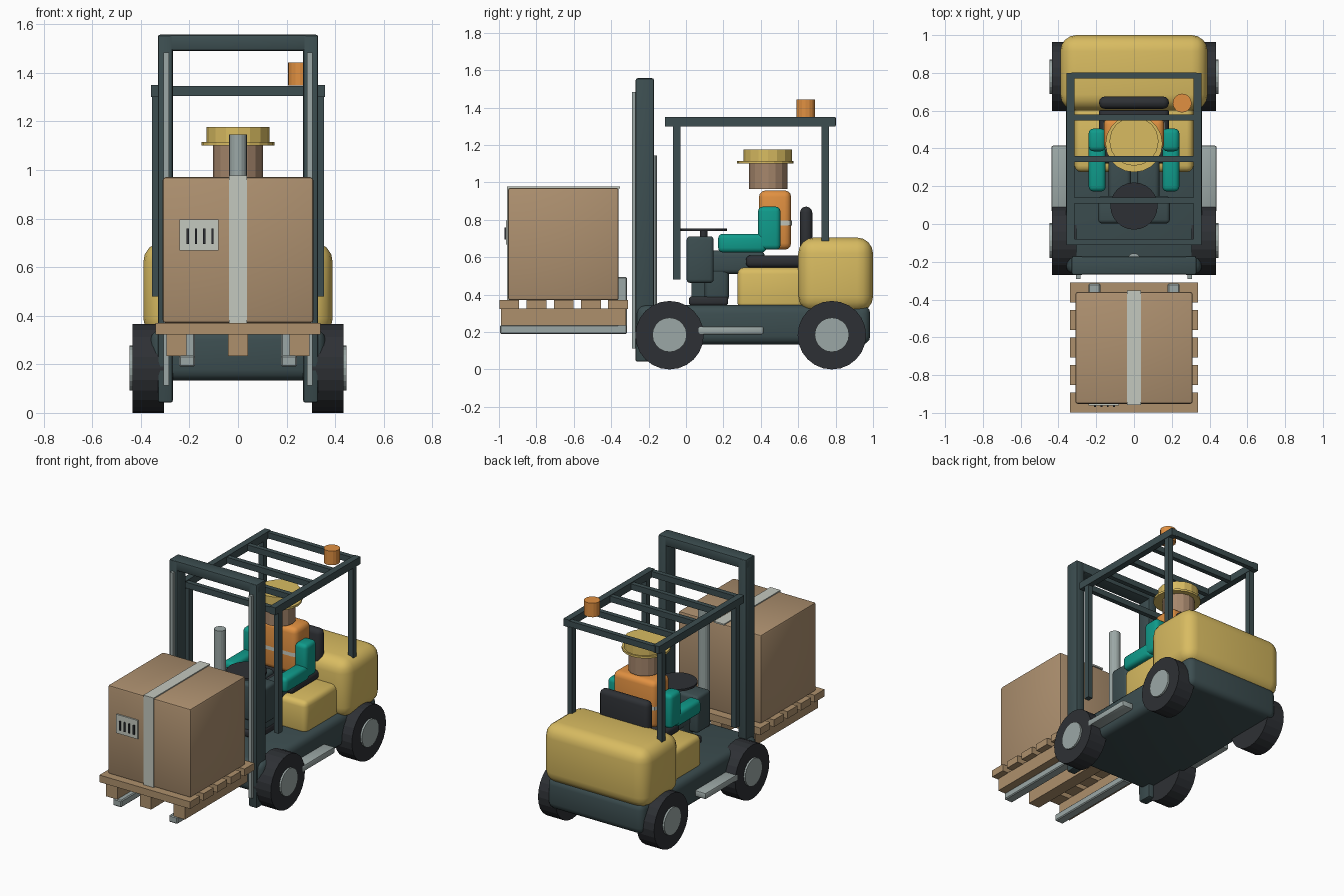
import bpy, bmesh, math
from mathutils import Matrix, Vector

if "Cube" in bpy.data.objects:
    bpy.data.objects.remove(bpy.data.objects["Cube"])


def material(name, rgb):
    m = bpy.data.materials.new(name)
    m.diffuse_color = (*rgb, 1)
    m.use_nodes = True
    m.node_tree.nodes["Principled BSDF"].inputs["Base Color"].default_value = m.diffuse_color
    return m


YELLOW = material("yellow_paint", (.69, .50, .12))
DARK = material("dark_green_paint", (.045, .075, .08))
RUBBER = material("black_rubber", (.027, .03, .035))
STEEL = material("steel", (.33, .39, .38))
CARD = material("cardboard", (.42, .28, .16))
WOOD = material("wood", (.42, .28, .15))
TEAL = material("teal_cloth", (.005, .33, .26))
ORANGE = material("orange", (.75, .28, .053))
SKIN = material("skin", (.38, .24, .15))
TAPE = material("tape", (.55, .58, .52))


def finish(name, bm, mat, smooth):
    me = bpy.data.meshes.new(name)
    bmesh.ops.recalc_face_normals(bm, faces=bm.faces[:])
    bm.to_mesh(me)
    bm.free()
    ob = bpy.data.objects.new(name, me)
    bpy.context.collection.objects.link(ob)
    me.materials.append(mat)
    if smooth:
        bpy.ops.object.select_all(action='DESELECT')
        ob.select_set(True)
        bpy.context.view_layer.objects.active = ob
        bpy.ops.object.shade_smooth_by_angle(angle=math.radians(35))
    return ob


def box(name, x, y, z, mat, bevel=0, seg=3):
    """Box from (min, max) ranges, with optional rounded edges."""
    bm = bmesh.new()
    bmesh.ops.create_cube(bm, size=1)
    for v in bm.verts:
        for i, (a, b) in enumerate((x, y, z)):
            v.co[i] = (a + b) / 2 + v.co[i] * (b - a)
    if bevel:
        bmesh.ops.bevel(bm, geom=bm.edges[:], offset=bevel, segments=seg,
                        profile=.5, affect='EDGES')
    return finish(name, bm, mat, bevel > 0)


def pair(name, x, y, z, mat, bevel=0, seg=3):
    """The same box on both sides."""
    box(name + "_right", x, y, z, mat, bevel, seg)
    box(name + "_left", (-x[1], -x[0]), y, z, mat, bevel, seg)


def cyl(name, center, r, depth, mat, sides=24, axis='Z'):
    bm = bmesh.new()
    rot = Matrix.Rotation(math.pi / 2, 4, 'Y') if axis == 'X' else Matrix()
    bmesh.ops.create_cone(bm, cap_ends=True, segments=sides, radius1=r, radius2=r,
                          depth=depth, matrix=Matrix.Translation(Vector(center)) @ rot)
    return finish(name, bm, mat, False)


# Body
box("chassis", (-.36, .36), (-.265, .985), (.133, .345), DARK, .045)
box("counterweight", (-.39, .39), (.60, 1.0), (.305, .705), YELLOW, .085, 4)
box("engine_cover", (-.315, .315), (.275, .64), (.32, .545), YELLOW, .035)
pair("side_step", (.33, .438), (.065, .415), (.187, .23), STEEL, .01, 2)

# Wheels
for side, s in (("right", 1), ("left", -1)):
    for end, y in (("front", -.088), ("rear", .78)):
        cyl(f"{end}_tyre_{side}", (s * .37, y, .183), .183, .13, RUBBER, 24, 'X')
        cyl(f"{end}_hub_{side}", (s * .405, y, .185), .092, .085, STEEL, 20, 'X')

# Seat and controls
box("seat_cushion", (-.185, .185), (.32, .62), (.545, .61), RUBBER, .025)
box("seat_back", (-.185, .185), (.61, .675), (.58, .87), RUBBER, .03)
box("dashboard", (-.19, .19), (.003, .148), (.462, .712), DARK, .02)
box("dashboard_stand", (-.06, .06), (.03, .12), (.34, .48), DARK)
cyl("steering_column", (0, .095, .725), .02, .04, RUBBER, 12)
cyl("steering_wheel", (0, .095, .747), .125, .014, RUBBER, 24)

# Driver
box("vest", (-.16, .16), (.39, .562), (.64, .957), ORANGE, .035)
box("vest_stripe", (-.164, .164), (.386, .566), (.765, .80), TAPE, .03, 2)
pair("upper_arm", (.15, .24), (.385, .505), (.64, .87), TEAL, .025)
pair("forearm", (.15, .24), (.172, .43), (.625, .725), TEAL, .025)
pair("thigh", (.015, .135), (.10, .42), (.51, .635), DARK, .025)
pair("shin", (.02, .13), (.10, .23), (.365, .60), DARK, .025)
pair("shoe", (.015, .135), (.015, .225), (.342, .39), RUBBER, .015)
cyl("head", (0, .44, 1.037), .102, .145, SKIN, 16)
cyl("helmet_crown", (0, .438, 1.14), .13, .072, YELLOW, 16)
cyl("helmet_brim", (0, .425, 1.108), .151, .014, YELLOW, 20)

# Overhead guard
pair("guard_rail", (.315, .358), (-.112, .80), (1.30, 1.35), DARK)
pair("guard_front_post", (.318, .354), (-.07, -.03), (.48, 1.31), DARK)
pair("guard_rear_post", (.318, .354), (.725, .765), (.66, 1.31), DARK)
for i in range(5):
    y = -.095 + i * .22
    box(f"guard_crossbar_{i + 1}", (-.33, .33), (y - .016, y + .016),
        (1.305, 1.345), DARK)
cyl("beacon", (.255, .64, 1.395), .05, .095, ORANGE, 16)

# Mast
pair("mast_upright", (.268, .33), (-.27, -.17), (.042, 1.555), DARK, .01, 2)
box("mast_top_beam", (-.33, .33), (-.268, -.172), (1.49, 1.557), DARK, .01, 2)
pair("mast_rail", (.283, .306), (-.29, -.262), (.112, 1.483), STEEL)
cyl("lift_cylinder", (0, -.192, .67), .037, .95, STEEL, 16)

# Forks
pair("fork_blade", (.178, .242), (-.995, -.318), (.19, .237), STEEL, .006, 1)
pair("fork_shank", (.178, .242), (-.37, -.316), (.19, .495), STEEL, .006, 1)

# Pallet
for i in range(5):
    y = -.945 + i * .1455
    box(f"pallet_board_{i + 1}", (-.34, .34), (y - .053, y + .053), (.322, .37), WOOD)
for i, x in enumerate((-.253, 0, .253)):
    box(f"pallet_stringer_{i + 1}", (x - .042, x + .042), (-.99, -.32),
        (.235, .325), WOOD)

# Carton with tape and label
box("carton", (-.31, .31), (-.952, -.36), (.37, .97), CARD, .012, 2)
box("tape_top", (-.038, .038), (-.958, -.353), (.967, .977), TAPE)
box("tape_front", (-.038, .038), (-.958, -.95), (.37, .977), TAPE)
box("carton_label", (-.24, -.08), (-.962, -.95), (.668, .795), TAPE)
for i in range(4):
    x = -.207 + i * .034
    box(f"label_bar_{i + 1}", (x - .005, x + .005), (-.97, -.96), (.695, .758), RUBBER)
